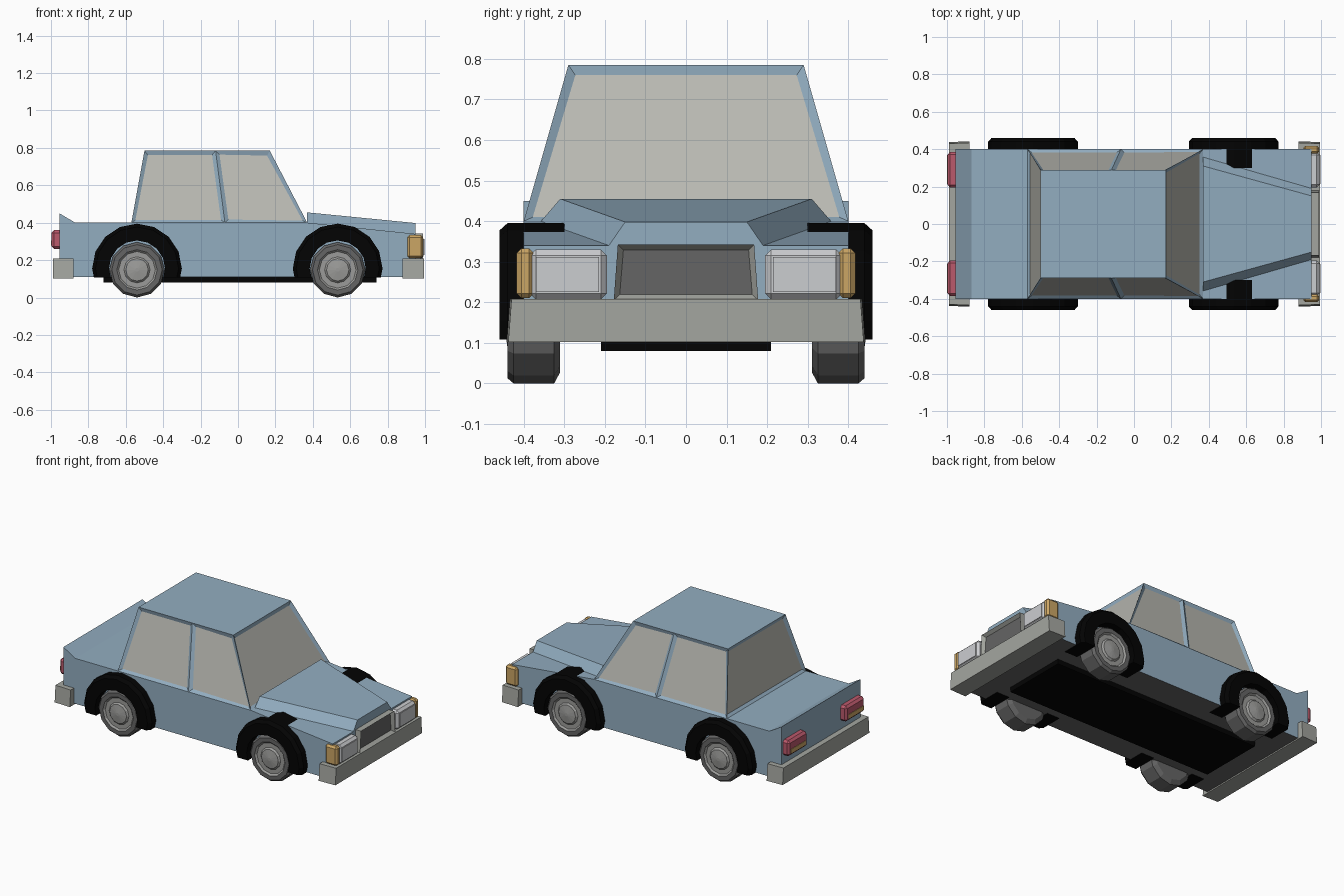
import bpy, bmesh, math
from mathutils import Vector

cube = bpy.data.objects.get("Cube")
if cube:
    bpy.data.objects.remove(cube, do_unlink=True)


def material(name, r, g, b):
    m = bpy.data.materials.new(name)
    m.use_nodes = True
    m.diffuse_color = (r, g, b, 1)
    m.node_tree.nodes["Principled BSDF"].inputs["Base Color"].default_value = (r, g, b, 1)
    return m


BLUE = material("blue_paint", 0.29, 0.42, 0.53)
GLASS = material("window_glass", 0.48, 0.48, 0.44)
BLACK = material("black_trim", 0.001, 0.001, 0.001)
TYRE = material("tyre_grey", 0.13, 0.13, 0.13)
HUB = material("hub_grey", 0.33, 0.33, 0.32)
CHROME = material("bumper_grey", 0.37, 0.38, 0.35)
LAMP = material("lamp_white", 0.6, 0.61, 0.63)
AMBER = material("amber_lens", 0.6, 0.38, 0.13)
RED = material("red_lens", 0.5, 0.1, 0.15)


def finish(name, bm, *mats):
    bmesh.ops.recalc_face_normals(bm, faces=bm.faces[:])
    mesh = bpy.data.meshes.new(name)
    bm.to_mesh(mesh)
    bm.free()
    for m in mats:
        mesh.materials.append(m)
    ob = bpy.data.objects.new(name, mesh)
    bpy.context.collection.objects.link(ob)
    return ob


def loft(bm, rings, closed=False, caps=True):
    """Skin a list of point rings; returns the strips of faces between them."""
    vs = [[bm.verts.new(p) for p in ring] for ring in rings]
    pairs = list(zip(vs, vs[1:])) + ([(vs[-1], vs[0])] if closed else [])
    n = len(vs[0])
    strips = [[bm.faces.new((a[i], a[(i + 1) % n], b[(i + 1) % n], b[i])) for i in range(n)]
              for a, b in pairs]
    if caps and not closed:
        bm.faces.new(vs[0])
        bm.faces.new(vs[-1])
    return strips


def box(name, mat, x, y, z, bevel=0):
    bm = bmesh.new()
    rings = [[(px, y[0], z[0]), (px, y[1], z[0]), (px, y[1], z[1]), (px, y[0], z[1])] for px in x]
    loft(bm, rings)
    if bevel:
        bmesh.ops.bevel(bm, geom=bm.edges[:], offset=bevel, segments=1, affect='EDGES')
    return finish(name, bm, mat)


def mirrored(y, side):
    return sorted((y[0] * side, y[1] * side))


# Lower body: side profile with a raised tail lip and dark underside
profile = [(-0.955, 0.11), (0.95, 0.11), (0.95, 0.34), (0.37, 0.4), (-0.87, 0.4), (-0.955, 0.45)]
bm = bmesh.new()
loft(bm, [[(x, y, z) for x, z in profile] for y in (-0.4, 0.4)])
bm.normal_update()
for f in bm.faces:
    if all(v.co.z < 0.12 for v in f.verts):
        f.material_index = 1
finish("lower_body", bm, BLUE, TYRE)

# Bonnet: raised tapering panel
bm = bmesh.new()
loft(bm, [[(x, -b, z), (x, -t, z + 0.058), (x, t, z + 0.058), (x, b, z)]
          for x, b, t, z in ((0.37, 0.36, 0.31, 0.397), (0.95, 0.19, 0.15, 0.34))])
finish("bonnet", bm, BLUE)

# Cabin: tapered box, split at the door pillar, with recessed windows
bm = bmesh.new()
low = [(-0.57, 0.4), (-0.07, 0.4), (0.37, 0.4)]
top = [(-0.5, 0.29), (-0.12, 0.29), (0.17, 0.29)]


def outline(points, z):
    return ([(x, -y, z) for x, y in points] + [(x, y, z) for x, y in reversed(points)])


walls = loft(bm, [outline(low, 0.4), outline(top, 0.785)])[0]
bmesh.ops.recalc_face_normals(bm, faces=bm.faces[:])
bm.normal_update()
for f in walls:
    f.material_index = 1
frames = bmesh.ops.inset_individual(bm, faces=walls, thickness=0.028, depth=-0.012)
for f in frames["faces"]:
    f.material_index = 0
finish("cabin", bm, BLUE, GLASS)

# Underbody pan
box("floor_pan", BLACK, (-0.72, 0.74), (-0.21, 0.21), (0.08, 0.14))


def wheel(name, cx, side):
    # Lathe profile as (radius, distance from centre line)
    steps = [(0.12, 0.31), (0.148, 0.325), (0.148, 0.425), (0.135, 0.44), (0.108, 0.44),
             (0.098, 0.43), (0.07, 0.43), (0.06, 0.44), (0.01, 0.447)]
    bm = bmesh.new()
    n = 12
    rings = [[(cx + r * math.sin(math.tau * i / n), side * y, 0.148 - r * math.cos(math.tau * i / n))
              for i in range(n)] for r, y in steps]
    strips = loft(bm, rings)
    for strip in strips[4:]:
        for f in strip:
            f.material_index = 1
    bm.faces.ensure_lookup_table()
    bm.faces[-1].material_index = 1
    finish(name, bm, TYRE, HUB)


def arch(name, cx, side):
    # Chamfered section swept over the wheel and trimmed level with the sill
    section = [(0.15, 0.3), (0.24, 0.3), (0.24, 0.44), (0.222, 0.46), (0.15, 0.46)]
    bm = bmesh.new()
    rings = []
    for i in range(-5, 6):
        a = math.tau * i / 16
        rings.append([(cx + r * math.sin(a), side * y, 0.155 + r * math.cos(a)) for r, y in section])
    loft(bm, rings)
    bmesh.ops.bisect_plane(bm, geom=bm.verts[:] + bm.edges[:] + bm.faces[:],
                           plane_co=Vector((0, 0, 0.108)), plane_no=Vector((0, 0, -1)),
                           clear_outer=True)
    bmesh.ops.holes_fill(bm, edges=[e for e in bm.edges if e.is_boundary])
    finish(name, bm, BLACK)


for side, label in ((1, "left"), (-1, "right")):
    for cx, end in ((0.533, "front"), (-0.54, "rear")):
        wheel(f"{end}_{label}_wheel", cx, side)
        arch(f"{end}_{label}_wheel_arch", cx, side)
    # Headlight: bevelled housing with an inset lens
    box(f"{label}_headlight", LAMP, (0.93, 0.992), mirrored((0.195, 0.385), side), (0.207, 0.33), 0.015)
    box(f"{label}_headlight_lens", LAMP, (0.95, 0.996), mirrored((0.215, 0.37), side), (0.226, 0.312))
    box(f"{label}_indicator", AMBER, (0.905, 0.99), mirrored((0.375, 0.418), side), (0.21, 0.333), 0.012)
    # Tail light with amber lower strip
    box(f"{label}_tail_light", RED, (-0.997, -0.94), mirrored((0.195, 0.385), side), (0.26, 0.36), 0.014)
    box(f"{label}_tail_indicator", AMBER, (-1.0, -0.98), mirrored((0.215, 0.37), side), (0.277, 0.305))

# Grille: tapering frame with a recessed dark centre
bm = bmesh.new()
loft(bm, [[(x, -w, 0.205), (x, w, 0.205), (x, w - 0.01, 0.343), (x, 0.01 - w, 0.343)]
          for x, w in ((0.93, 0.178), (0.988, 0.178))])
bmesh.ops.recalc_face_normals(bm, faces=bm.faces[:])
bm.normal_update()
face = max(bm.faces, key=lambda f: f.calc_center_median().x)
bmesh.ops.inset_individual(bm, faces=[face], thickness=0.02, depth=-0.02)
face.material_index = 1
finish("grille", bm, CHROME, TYRE)

# Bumpers wrap around the body corners
for name, inner, outer in (("front_bumper", 0.88, 0.995), ("rear_bumper", -0.88, -0.99)):
    bm = bmesh.new()
    loft(bm, [[(x, -w, 0.102), (x, w, 0.102), (x, w - 0.008, 0.208), (x, 0.008 - w, 0.208)]
              for x, w in ((inner, 0.442), (outer, 0.438))])
    finish(name, bm, CHROME)
